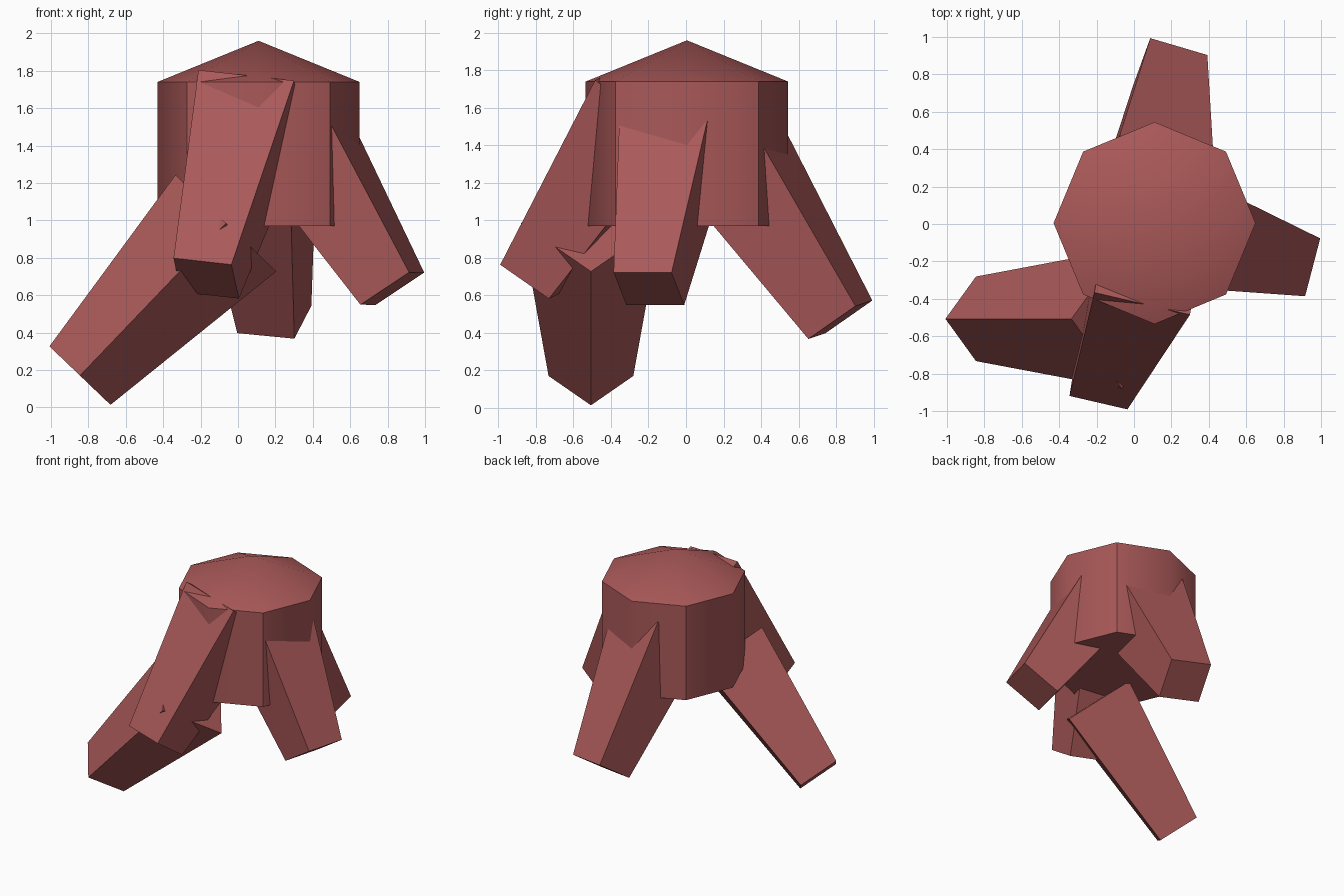
import bpy
import bmesh
from mathutils import Matrix, Vector

cube = bpy.data.objects.get("Cube")
if cube:
    bpy.data.objects.remove(cube, do_unlink=True)

# Single reddish brown colour
RED = (0.40, 0.098, 0.098, 1.0)
red = bpy.data.materials.new("dusty_red")
red.use_nodes = True
red.diffuse_color = RED
red.node_tree.nodes["Principled BSDF"].inputs["Base Color"].default_value = RED


def finish(name, bm):
    bmesh.ops.recalc_face_normals(bm, faces=bm.faces[:])
    mesh = bpy.data.meshes.new(name)
    bm.to_mesh(mesh)
    bm.free()
    mesh.materials.append(red)
    obj = bpy.data.objects.new(name, mesh)
    bpy.context.collection.objects.link(obj)
    return obj


def make_trunk(center, radius, z_low, z_high, z_peak):
    """Eight-sided drum with a shallow pointed cap."""
    bm = bmesh.new()
    place = Matrix.Translation((center[0], center[1], (z_low + z_high) / 2))
    bmesh.ops.create_cone(bm, cap_ends=True, segments=8, radius1=radius,
                          radius2=radius, depth=z_high - z_low, matrix=place)
    top = max(bm.faces, key=lambda f: f.calc_center_median().z)
    peak = bmesh.ops.poke(bm, faces=[top])["verts"][0]
    peak.co.z = z_peak
    for f in bm.faces:
        f.smooth = True
    # Rims and the diagonal corners stay sharp, other corners are soft
    for e in bm.edges:
        a, b = (v.co for v in e.verts)
        if peak in e.verts:
            continue
        rim = abs(a.z - b.z) < 0.01
        off = a - Vector((center[0], center[1], a.z))
        diagonal = min(abs(off.x), abs(off.y)) > 0.1
        e.smooth = not (rim or diagonal)
    return finish("trunk", bm)


def make_leg(name, foot, top, corner, foot_radius=0.226, top_radius=0.373):
    """Square tapered leg between two points; corner aims one long edge."""
    foot, top = Vector(foot), Vector(top)
    axis = (top - foot).normalized()
    side = Vector(corner)
    side = (side - axis * side.dot(axis)).normalized()
    turn = Matrix((side, axis.cross(side), axis)).transposed().to_4x4()
    bm = bmesh.new()
    bmesh.ops.create_cone(bm, cap_ends=True, segments=4, radius1=foot_radius,
                          radius2=top_radius, depth=(top - foot).length,
                          matrix=Matrix.Translation((foot + top) / 2) @ turn)
    return finish(name, bm)


make_trunk((0.11, 0.005), 0.54, 0.97, 1.74, 1.96)

# Four splayed legs
make_leg("front_leg", (-0.17, -0.825, 0.69), (0.077, -0.211, 1.626), (-0.17, -0.085, 0.12))
make_leg("right_leg", (-0.845, -0.507, 0.17), (-0.065, -0.507, 0.985), (0, 1, 0))
make_leg("left_leg", (0.825, -0.198, 0.635), (0.226, -0.037, 1.6), (0.085, -0.187, 0.095))
make_leg("back_leg", (0.194, 0.823, 0.47), (0.10, 0.192, 1.422), (-0.11, 0.18, 0.10))
